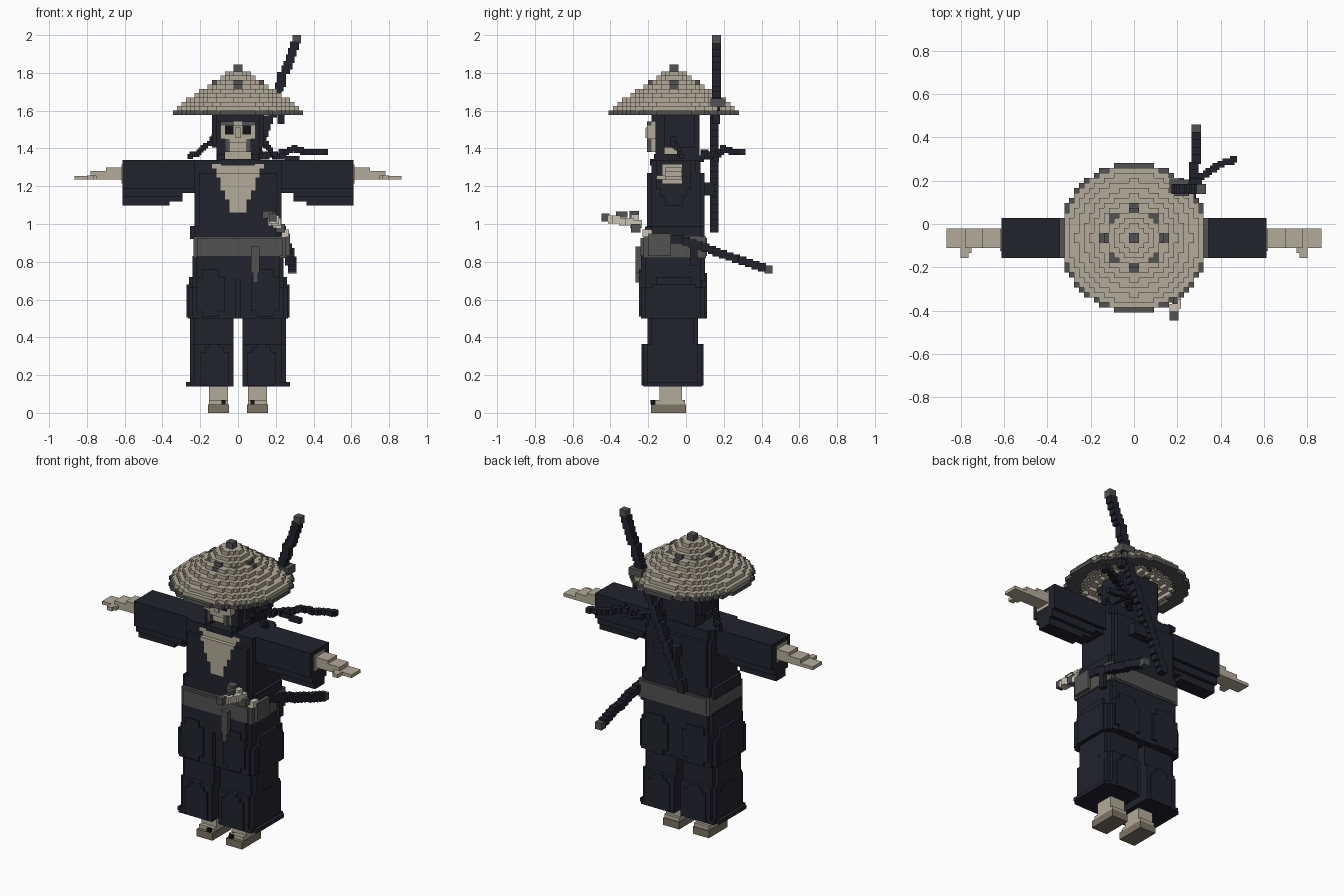
import bpy, bmesh, math
from mathutils import Vector

if "Cube" in bpy.data.objects:
    bpy.data.objects.remove(bpy.data.objects["Cube"], do_unlink=True)

V = 0.023  # block size


def material(name, rgb):
    m = bpy.data.materials.new(name)
    m.use_nodes = True
    m.diffuse_color = (*rgb, 1)
    m.node_tree.nodes["Principled BSDF"].inputs["Base Color"].default_value = (*rgb, 1)
    return m


MATS = [material("navy cloth", (0.016, 0.016, 0.026)),
        material("pale straw", (0.45, 0.41, 0.32)),
        material("grey cloth", (0.085, 0.085, 0.085)),
        material("sandal tan", (0.20, 0.175, 0.13)),
        material("ivory", (0.60, 0.56, 0.46)),
        material("black", (0.006, 0.006, 0.008))]
NAVY, STRAW, GREY, TAN, IVORY, BLACK = range(6)


def finish(name, bm):
    me = bpy.data.meshes.new(name)
    bm.to_mesh(me)
    bm.free()
    for m in MATS:
        me.materials.append(m)
    ob = bpy.data.objects.new(name, me)
    bpy.context.collection.objects.link(ob)
    return ob


def add_box(bm, x0, x1, y0, y1, z0, z1, mat):
    r = bmesh.ops.create_cube(bm, size=1)
    for v in r["verts"]:
        v.co = (x0 + (v.co.x + .5) * (x1 - x0), y0 + (v.co.y + .5) * (y1 - y0),
                z0 + (v.co.z + .5) * (z1 - z0))
        for f in v.link_faces:
            f.material_index = mat


def boxes(name, items):
    bm = bmesh.new()
    for it in items:
        add_box(bm, *it)
    return finish(name, bm)


def voxels(name, lo, hi, rule):
    """Fill the bounds with blocks where rule(x, y, z) gives a material; keep outer faces."""
    n = [max(1, round((b - a) / V)) for a, b in zip(lo, hi)]
    s = [(b - a) / k for a, b, k in zip(lo, hi, n)]
    cells = {}
    for i in range(n[0]):
        for j in range(n[1]):
            for k in range(n[2]):
                m = rule(*(lo[a] + (c + .5) * s[a] for a, c in enumerate((i, j, k))))
                if m is not None:
                    cells[i, j, k] = m
    bm, verts = bmesh.new(), {}

    def vert(p):
        if p not in verts:
            verts[p] = bm.verts.new([lo[a] + p[a] * s[a] for a in range(3)])
        return verts[p]

    for c, m in cells.items():
        for ax in range(3):
            u, w = (ax + 1) % 3, (ax + 2) % 3
            for d in (0, 1):
                nb = list(c)
                nb[ax] += 2 * d - 1
                if tuple(nb) in cells:
                    continue
                quad = []
                for du, dw in ((0, 0), (1, 0), (1, 1), (0, 1)):
                    p = list(c)
                    p[ax] += d
                    p[u] += du
                    p[w] += dw
                    quad.append(vert(tuple(p)))
                f = bm.faces.new(quad if d else quad[::-1])
                f.material_index = m
    return finish(name, bm)


def chain(name, pts, size, mat, end_mat=None, end_len=0):
    """Stepped row of blocks along a path; the last blocks may differ."""
    pts = [Vector(p) for p in pts]
    spots = []
    for a, b in zip(pts, pts[1:]):
        k = max(1, math.ceil((b - a).length / (size * .85)))
        spots += [a.lerp(b, t / k) for t in range(k)]
    spots.append(pts[-1])
    items, h = [], size / 2
    for i, p in enumerate(spots):
        p = Vector([round(c / (V / 2)) * V / 2 for c in p])
        m = end_mat if end_mat is not None and i >= len(spots) - end_len else mat
        items.append((p.x - h, p.x + h, p.y - h, p.y + h, p.z - h, p.z + h, m))
    return boxes(name, items)


def rounded(x, y, cx, cy, rx, ry, p=8):
    return abs((x - cx) / rx) ** p + abs((y - cy) / ry) ** p < 1


# Straw hat: hollow stepped cone with grey rim and spots
HY = -0.064


def hat_rule(x, y, z):
    r = math.hypot(x, y - HY)
    if z < 1.60:
        return GREY if 0.27 < r < 0.345 else None
    outer = 0.335 - (z - 1.611) * 1.47
    if not outer - 0.075 < r < outer:
        return None
    a = math.atan2(y - HY, x) / (math.pi / 4)
    spot = abs(r - 0.137) < 0.018 and abs(a - round(a)) * r < 0.022
    return GREY if spot else STRAW


voxels("straw_hat", (-0.345, HY - 0.345, 1.578), (0.345, HY + 0.345, 1.808), hat_rule)
boxes("hat_tip", [(-.023, .023, HY - .023, HY + .023, 1.785, 1.845, GREY)])


# Head with hair, face and back hair
def head_rule(x, y, z):
    ax = abs(x)
    if y < -0.12:
        if z > 1.55:
            return NAVY if ax < 0.11 and y > -0.18 else None
        width = 0.085 if z > 1.44 else 0.06
        if ax < width and z > 1.385:
            if y < -0.175 and 1.48 < z < 1.51 and 0.02 < ax < 0.07:
                return BLACK
            if y < -0.175 and (z < 1.46 and ax > 0.035 or z > 1.53 and ax > 0.03):
                return GREY
            return STRAW if y > -0.185 or 1.43 < z < 1.53 else None
        return NAVY if 0.075 < ax < 0.12 and y > -0.15 and z > 1.36 else None
    if z > 1.40:
        return NAVY if rounded(x, y, 0, -0.04, 0.135, 0.115, 5) else None
    if y > -0.02:
        return NAVY if ax < 0.11 else None
    return STRAW if ax < 0.06 and -0.11 < y < -0.03 else None


voxels("head", (-0.138, -0.207, 1.335), (0.138, 0.071, 1.59), head_rule)
boxes("nose", [(-.015, .015, -.215, -.19, 1.455, 1.51, STRAW)])


# Robe with open chest
def torso_rule(x, y, z):
    w = 0.25 if z < 1.0 else 0.225
    d = 0.15 if z < 1.28 else 0.135
    if not rounded(x, y, 0, -0.055, w, d, 10):
        return None
    if y < -0.15 and 1.05 < z < 1.325 and abs(x) < 0.03 + (z - 1.05) * 0.38:
        return STRAW if y > -0.19 or z < 1.29 else None
    return NAVY


voxels("robe_top", (-0.253, -0.207, 0.92), (0.253, 0.099, 1.34), torso_rule)
boxes("collar", [(-.09, .09, -.19, .07, 1.31, 1.345, NAVY),
                 (-.11, -.07, -.17, .07, 1.33, 1.37, NAVY),
                 (.07, .11, -.17, .07, 1.33, 1.37, NAVY)])

# Belt and hanging sash
boxes("belt", [(-.235, .255, -.225, .105, .82, .935, GREY),
               (-.215, .235, -.24, .11, .83, .925, GREY)])
boxes("sash_end", [(.07, .115, -.268, -.235, .74, .88, GREY),
                   (.08, .105, -.268, -.235, .69, .74, GREY)])


# Sleeves, hands, legs and feet, once for each side
def sleeve_rule(x, y, z):
    ax = abs(x)
    floor = 1.10 if ax > 0.36 else 1.125 if ax > 0.30 else 1.17
    half = 0.09 if z > 1.19 else 0.075 if z > 1.145 else 0.05
    return NAVY if z > floor and abs(y + 0.065) < half else None


def leg_rule(x, y, z):
    ax = abs(x)
    if ax < 0.022:
        return None
    w = 0.27 if z < 0.16 else 0.245
    d = 0.155 if z < 0.36 else 0.14
    return NAVY if rounded(ax, y, 0, -0.07, w, d, 12) else None


for s, side in ((1, "left"), (-1, "right")):
    def span(a, b):
        return (a, b) if s > 0 else (-b, -a)

    x0, x1 = span(.18, .612)
    voxels(side + "_sleeve", (x0, -.157, 1.098), (x1, .027, 1.34), sleeve_rule)
    boxes(side + "_hand", [
        (*span(.60, .618), -.125, -.02, 1.215, 1.315, STRAW),
        (*span(.60, .70), -.11, -.02, 1.235, 1.30, STRAW),
        (*span(.70, .78), -.11, -.02, 1.235, 1.28, STRAW),
        (*span(.78, .865), -.11, -.02, 1.235, 1.255, STRAW),
        (*span(.75, .80), -.135, -.11, 1.235, 1.258, STRAW),
        (*span(.765, .80), -.157, -.135, 1.235, 1.258, STRAW)])
    x0, x1 = span(.0, .276)
    voxels(side + "_trouser_leg", (x0, -.226, .14), (x1, .086, .52), leg_rule)
    # Raised arched cloth panels on front, back and outer side
    panels = []
    for inset, top in ((0, .32), (.025, .345), (.05, .365)):
        for y0, y1 in ((-.235, -.21), (.07, .092)):
            panels.append((*span(.05 + inset, .20 - inset), y0, y1, .145, top, NAVY))
        panels.append((*span(.23, .255), -.17 + inset, .04 - inset, .145, top, NAVY))
    boxes(side + "_leg_panels", panels)
    boxes(side + "_hip_panel", [
        (*span(.24, .272), -.18, .05, .505, .68, NAVY),
        (*span(.24, .260), -.16, .03, .66, .72, NAVY),
        (*span(.07, .22), -.248, -.22, .54, .72, NAVY),
        (*span(.10, .19), -.248, -.22, .51, .76, NAVY),
        (*span(.05, .23), .08, .112, .53, .70, NAVY),
        (*span(.08, .20), .08, .112, .50, .74, NAVY)])
    boxes(side + "_foot", [
        (*span(.048, .158), -.185, .0, 0, .045, TAN),
        (*span(.052, .154), -.165, -.005, .045, .068, STRAW),
        (*span(.052, .154), -.14, -.022, .06, .15, STRAW),
        (*span(.066, .088), -.187, -.13, .045, .068, BLACK)])


# Skirt of the robe with a front parting
def skirt_rule(x, y, z):
    if y < -0.20 and abs(x) < 0.022 and z < 0.72:
        return None
    w = 0.265 if z < 0.66 else 0.24
    return NAVY if rounded(x, y, 0, -0.067, w, 0.168, 10) else None


voxels("robe_skirt", (-.265, -.238, .5), (.265, .1, .83), skirt_rule)

# Long sword on the back
chain("back_scabbard", [(-.08, .155, .98), (.195, .155, 1.62)], .046, NAVY)
chain("back_sword_grip", [(.2, .16, 1.66), (.235, .16, 1.78), (.315, .16, 1.975)],
      .046, NAVY, GREY, 1)
boxes("back_sword_guard", [(.165, .255, .13, .205, 1.62, 1.665, GREY),
                           (.21, .245, .14, .18, 1.53, 1.62, NAVY)])
boxes("back_sword_fixing", [(-.04, .12, .08, .15, 1.15, 1.22, NAVY)])

# Short sword at the waist
chain("waist_scabbard", [(.215, -.19, .965), (.25, 0, .905), (.275, .2, .84), (.293, .435, .756)],
      .044, NAVY, GREY, 1)
chain("waist_sword_grip", [(.205, -.25, 1.0), (.2, -.33, 1.015), (.18, -.43, 1.03)],
      .042, IVORY, GREY, 1)
boxes("waist_sword_guard", [(.13, .18, -.30, -.25, 1.03, 1.07, GREY),
                            (.16, .21, -.29, -.25, .99, 1.05, IVORY),
                            (.20, .25, -.29, -.24, .955, 1.0, GREY),
                            (.18, .20, -.37, -.31, 1.035, 1.065, GREY),
                            (.23, .27, -.23, -.18, .93, .97, IVORY)])
boxes("scabbard_cord", [(.245, .275, -.20, -.08, .83, .95, GREY),
                        (.25, .275, .02, .06, .78, .90, NAVY)])

# Scarf tails and side locks of hair
chain("scarf_tail_left", [(.1, .08, 1.35), (.2, .17, 1.37), (.3, .2, 1.40), (.38, .27, 1.375),
                          (.465, .3, 1.38)], .032, NAVY)
chain("scarf_tail_back", [(.1, .09, 1.38), (.2, .16, 1.36), (.31, .165, 1.345)], .03, NAVY)
chain("hair_lock_right", [(-.13, -.08, 1.46), (-.18, -.03, 1.40), (-.25, .03, 1.355)], .028, NAVY)
chain("hair_lock_left", [(.13, -.08, 1.46), (.16, -.05, 1.40), (.21, -.02, 1.36)], .028, NAVY)
